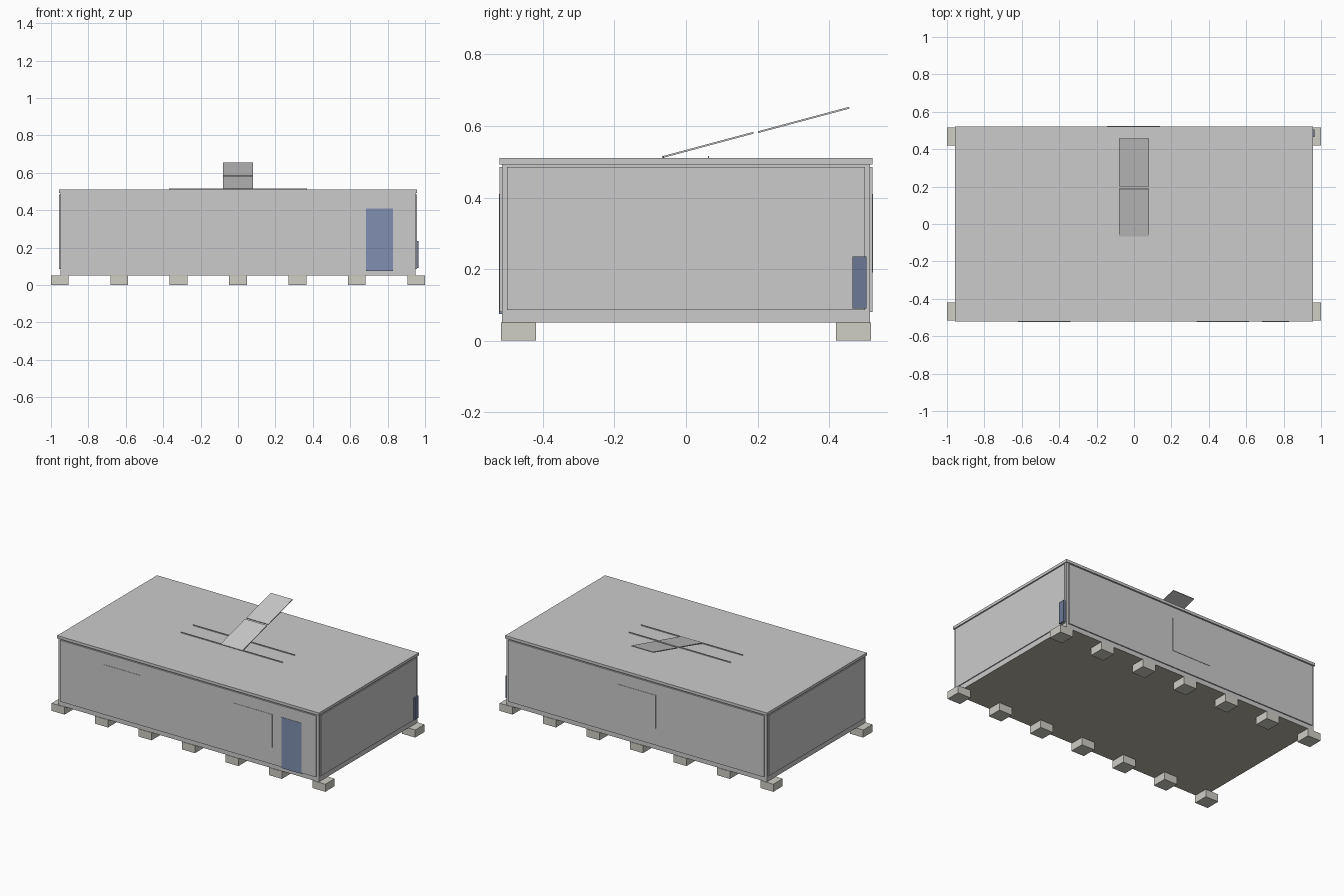
import bpy, math

if "Cube" in bpy.data.objects:
    bpy.data.objects.remove(bpy.data.objects["Cube"])


def material(name, color):
    m = bpy.data.materials.new(name)
    m.diffuse_color = (*color, 1)
    m.use_nodes = True
    m.node_tree.nodes["Principled BSDF"].inputs["Base Color"].default_value = m.diffuse_color
    return m


concrete = material("concrete", (0.62, 0.61, 0.56))
underside = material("floor_brown", (0.50, 0.47, 0.40))
blue = material("blue_paint", (0.22, 0.28, 0.44))
navy = material("dark_blue_paint", (0.15, 0.19, 0.30))


def box(name, x, y, z, mat=None):
    """Box from (min, max) ranges on each axis."""
    bpy.ops.mesh.primitive_cube_add(size=1)
    o = bpy.context.object
    o.name = o.data.name = name
    o.location = [(a + b) / 2 for a, b in (x, y, z)]
    o.scale = [b - a for a, b in (x, y, z)]
    bpy.ops.object.transform_apply(location=True, rotation=False, scale=True)
    if mat:
        o.data.materials.append(mat)
    return o


# Foundation blocks: two rows of seven
for i in range(7):
    cx = (i - 3) * 0.3175
    for side in (-1, 1):
        y = sorted((side * 0.42, side * 0.517))
        box("foundation_block", (cx - 0.0475, cx + 0.0475), y, (0, 0.05), concrete)

# Floor, wall frame and overhanging roof
box("floor", (-0.95, 0.95), (-0.514, 0.514), (0.05, 0.052), underside)
box("wall_frame", (-0.95, 0.95), (-0.514, 0.514), (0.052, 0.492))
box("roof", (-0.956, 0.956), (-0.521, 0.521), (0.492, 0.51))

# Raised wall panels on all four sides
for side in (-1, 1):
    y = sorted((side * 0.51, side * 0.521))
    box("long_wall_panel", (-0.935, 0.935), y, (0.08, 0.485))
    x = sorted((side * 0.945, side * 0.956))
    box("end_wall_panel", x, (-0.5, 0.5), (0.085, 0.485))

# Windows: two at the front, one at the back
box("front_window_left", (-0.62, -0.34), (-0.523, -0.515), (0.19, 0.41))
box("front_window_right", (0.335, 0.615), (-0.523, -0.515), (0.19, 0.41))
box("back_window", (-0.145, 0.14), (0.515, 0.5235), (0.19, 0.41))

# Door and the utility box on the right end
box("door", (0.685, 0.83), (-0.523, -0.515), (0.075, 0.41), blue)
box("utility_box", (0.95, 0.966), (0.465, 0.505), (0.09, 0.235), navy)

# Roof rails and two tilted solar panels
for y in (-0.063, 0.063):
    box("roof_rail", (-0.37, 0.37), (y - 0.002, y + 0.002), (0.51, 0.516))
for name, y, z in (("solar_panel_low", 0.061, 0.547), ("solar_panel_high", 0.329, 0.617)):
    p = box(name, (-0.08, 0.08), (-0.132, 0.132), (-0.0025, 0.0025))
    p.rotation_euler.x = math.radians(15)
    p.location = (0, y, z)
